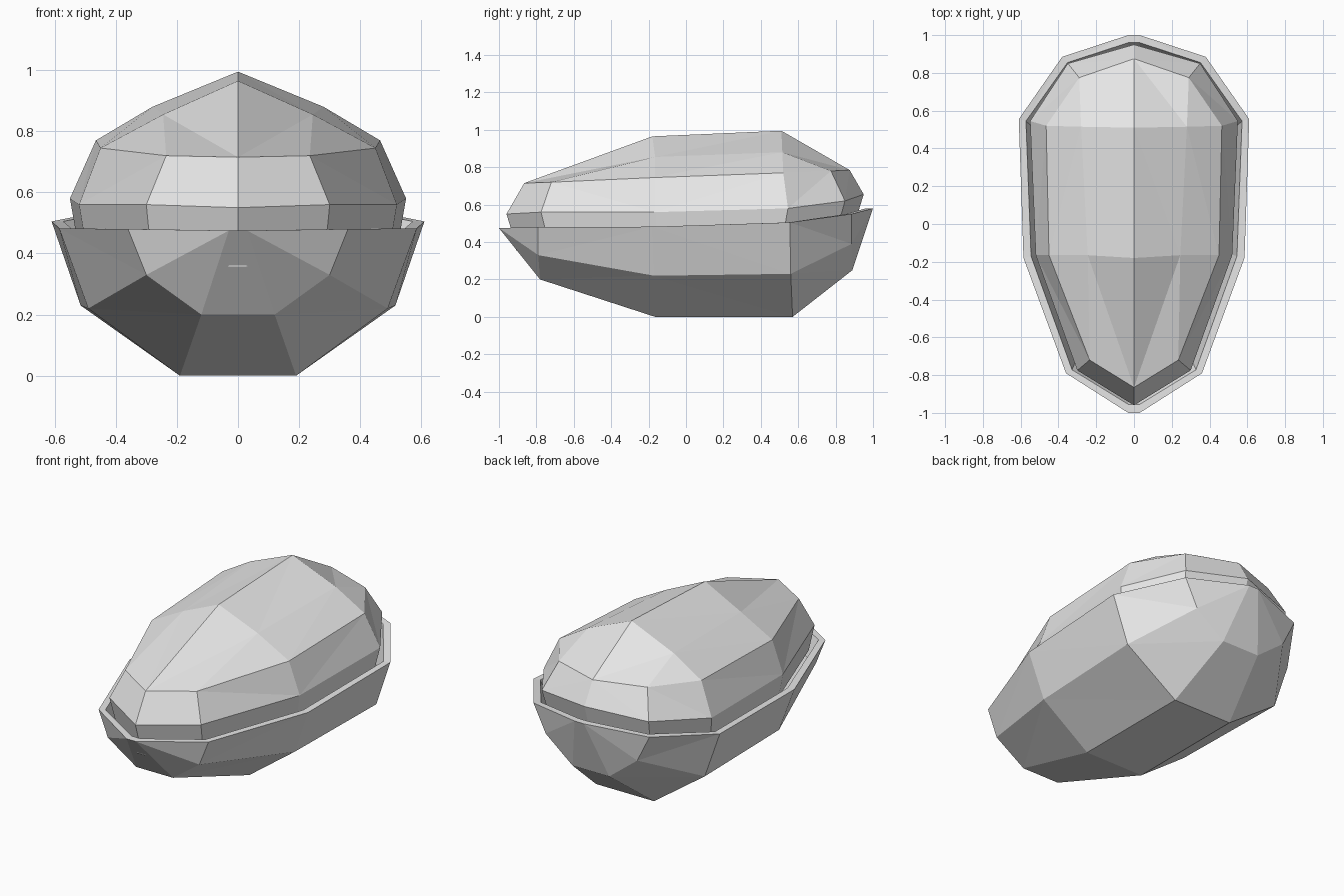
import bpy, bmesh
from mathutils import Vector

cube = bpy.data.objects.get("Cube")
if cube:
    bpy.data.objects.remove(cube, do_unlink=True)

grey = bpy.data.materials.new("plain grey")
grey.use_nodes = True
colour = (0.8, 0.8, 0.8, 1)
grey.diffuse_color = colour
grey.node_tree.nodes["Principled BSDF"].inputs["Base Color"].default_value = colour


def loft(name, stations):
    """Skin half cross-sections from front to back, then mirror to the other side."""
    bm = bmesh.new()
    verts = {}

    def vert(p):
        key = tuple(round(c, 4) for c in p)
        if key not in verts:
            verts[key] = bm.verts.new(key)
        return verts[key]

    for a, b in zip(stations, stations[1:]):
        front = a[-1][1] < -0.5
        for j in range(len(a) - 1):
            q = [vert(p) for p in (a[j], a[j + 1], b[j + 1], b[j])]
            # diagonals lean towards the nearer end
            split = ((0, 1, 3), (1, 2, 3)) if front else ((0, 1, 2), (0, 2, 3))
            for tri in split:
                corners = [q[i] for i in tri]
                if len(set(corners)) == 3 and not bm.faces.get(corners):
                    bm.faces.new(corners)
    bmesh.ops.mirror(bm, geom=bm.verts[:] + bm.edges[:] + bm.faces[:],
                     axis='X', merge_dist=0.001)
    bmesh.ops.remove_doubles(bm, verts=bm.verts, dist=0.0005)
    bmesh.ops.recalc_face_normals(bm, faces=bm.faces)
    bmesh.ops.dissolve_limit(bm, angle_limit=0.01, verts=bm.verts, edges=bm.edges)
    mesh = bpy.data.meshes.new(name)
    bm.to_mesh(mesh)
    bm.free()
    mesh.materials.append(grey)
    obj = bpy.data.objects.new(name, mesh)
    bpy.context.collection.objects.link(obj)
    return obj


def centre(p):
    return Vector((0, p[1], p[2]))


def hull_section(rim, inner, mid, bottom):
    """Floor centre, inner wall, flat rim, side, bottom edge, keel."""
    lip = Vector((*inner, rim[2]))
    low = Vector((lip.x * 0.95, lip.y * 0.95, lip.z - 0.12))
    return [centre(low), low, lip, Vector(rim), Vector(mid), Vector(bottom), centre(bottom)]


def hull_tip(y, inner_y, z):
    tip = (0.03, y, z)
    return hull_section(tip, (0.03, inner_y), tip, tip)


# Lower shell: open faceted bowl with a flat rim
bow = hull_tip(-1.0, -0.955, 0.475)
stern = hull_tip(1.0, 0.96, 0.58)
loft("lower_shell", [
    [centre(p) for p in bow],
    bow,
    hull_section((0.36, -0.79, 0.48), (0.328, -0.772), (0.30, -0.79, 0.33), (0.12, -0.78, 0.2)),
    hull_section((0.585, -0.18, 0.482), (0.545, -0.17), (0.49, -0.17, 0.22), (0.19, -0.165, 0)),
    hull_section((0.61, 0.555, 0.505), (0.572, 0.545), (0.515, 0.56, 0.23), (0.19, 0.57, 0)),
    hull_section((0.38, 0.885, 0.55), (0.352, 0.855), (0.30, 0.885, 0.39), (0.12, 0.89, 0.25)),
    stern,
    [centre(p) for p in stern],
])


def lid_section(edge, side, upper, ridge):
    """Underside centre, tucked skirt, widest edge, side, upper side, ridge."""
    skirt = Vector((edge[0] * 0.955, edge[1] * 0.955, edge[2] - 0.14))
    return [centre(skirt), skirt] + [Vector(p) for p in (edge, side, upper, ridge)]


# Upper shell: ridged dome sitting inside the rim
nose = (0, -0.865, 0.715)
tail = (0, 0.875, 0.785)
front_corner = (0.235, -0.72, 0.72)
back_corner = (0.29, 0.775, 0.78)
loft("upper_shell", [
    lid_section((0, -0.96, 0.55), nose, nose, nose),
    lid_section((0.30, -0.775, 0.56), front_corner, front_corner, nose),
    lid_section((0.52, -0.165, 0.56), (0.45, -0.165, 0.745), (0.245, -0.165, 0.855), (0, -0.18, 0.965)),
    lid_section((0.55, 0.545, 0.58), (0.465, 0.52, 0.77), (0.28, 0.515, 0.88), (0, 0.51, 0.995)),
    lid_section((0.35, 0.85, 0.62), back_corner, back_corner, tail),
    lid_section((0, 0.95, 0.655), tail, tail, tail),
])
